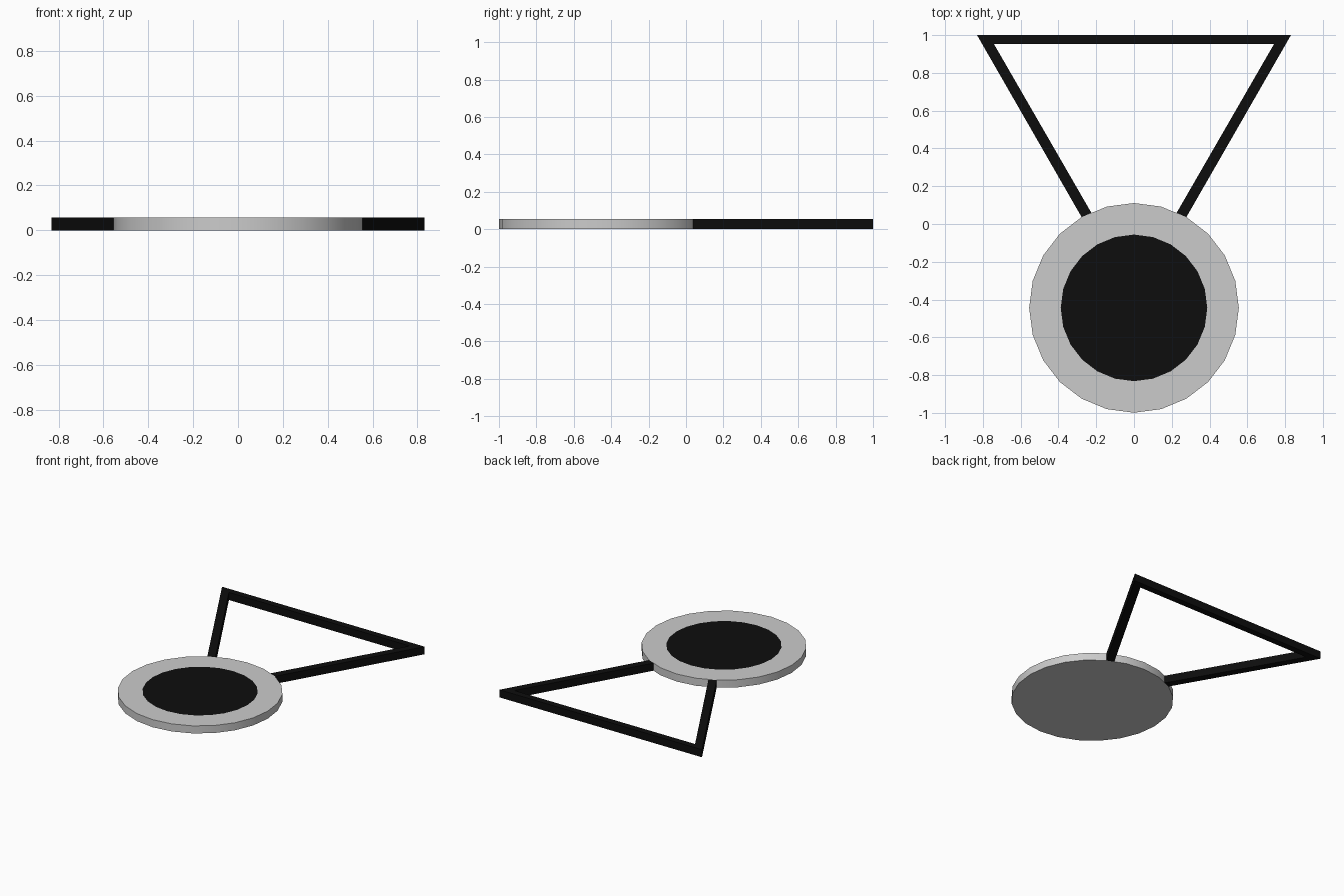
import bpy, bmesh, math

if "Cube" in bpy.data.objects:
    bpy.data.objects.remove(bpy.data.objects["Cube"])

H = 0.056            # common thickness
CY, R, R_IN, SIDES = -0.444, 0.555, 0.388, 24


def material(name, rgb):
    m = bpy.data.materials.new(name)
    m.diffuse_color = (*rgb, 1)
    m.use_nodes = True
    m.node_tree.nodes["Principled BSDF"].inputs["Base Color"].default_value = m.diffuse_color
    return m


def make_object(name, bm, mats):
    bmesh.ops.recalc_face_normals(bm, faces=bm.faces)
    me = bpy.data.meshes.new(name)
    bm.to_mesh(me)
    bm.free()
    for m in mats:
        me.materials.append(m)
    ob = bpy.data.objects.new(name, me)
    bpy.context.collection.objects.link(ob)
    return ob


grey = material("light_grey", (0.6, 0.6, 0.6))
black = material("black", (0.004, 0.004, 0.004))

# Round disc with a black circle inset in its top face
bm = bmesh.new()


def ring(r, z):
    return [bm.verts.new((r * math.cos(2 * math.pi * i / SIDES),
                          CY + r * math.sin(2 * math.pi * i / SIDES), z))
            for i in range(SIDES)]


low, high, inner = ring(R, 0), ring(R, H), ring(R_IN, H)
bm.faces.new(low[::-1])
for a, b in ((low, high), (high, inner)):
    for i in range(SIDES):
        j = (i + 1) % SIDES
        bm.faces.new((a[i], a[j], b[j], b[i]))
bm.faces.new(inner).material_index = 1
disc = make_object("disc", bm, [grey, black])
bpy.context.view_layer.objects.active = disc
disc.select_set(True)
bpy.ops.object.shade_smooth_by_angle(angle=math.radians(30))

# Triangular frame: half outline (outer, inner points), mirrored in x
outer = [(0.277, 0.036), (0.831, 1.0)]
inside = [(0.225, 0.058), (0.741, 0.952)]
outer += [(-x, y) for x, y in reversed(outer)]
inside += [(-x, y) for x, y in reversed(inside)]
bm = bmesh.new()
o = [bm.verts.new((x, y, 0)) for x, y in outer]
n = [bm.verts.new((x, y, 0)) for x, y in inside]
faces = [bm.faces.new((o[i], o[i + 1], n[i + 1], n[i])) for i in range(3)]
ext = bmesh.ops.extrude_face_region(bm, geom=faces, use_keep_orig=True)
for v in ext["geom"]:
    if isinstance(v, bmesh.types.BMVert):
        v.co.z = H
make_object("triangle_frame", bm, [black])
